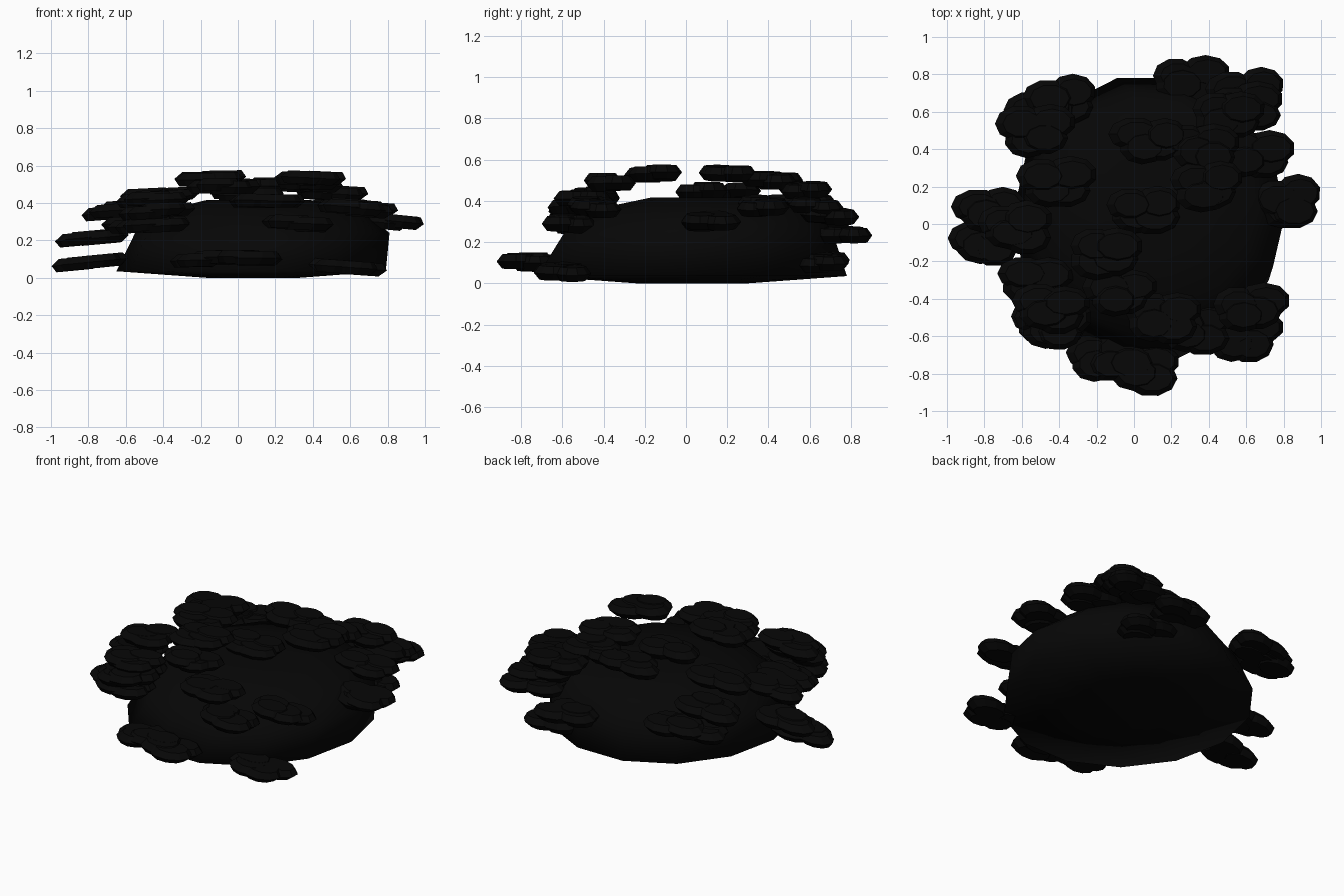
import bpy, bmesh, math, random
from mathutils import Matrix, Vector

random.seed(4)
mat = bpy.data.materials.new("dark_foliage")
mat.diffuse_color = (0.002, 0.002, 0.002, 1)


def loft(bm, rings, sides, matrix=Matrix(), turn=0.0):
    """Closed stack of elliptical rings (cx, cy, z, rx, ry)."""
    loops = []
    for cx, cy, z, rx, ry in rings:
        loops.append([bm.verts.new(matrix @ Vector((
            cx + rx * math.cos(turn + math.tau * i / sides),
            cy + ry * math.sin(turn + math.tau * i / sides), z))) for i in range(sides)])
    for a, b in zip(loops, loops[1:]):
        for i in range(sides):
            j = (i + 1) % sides
            bm.faces.new((a[i], a[j], b[j], b[i]))
    bm.faces.new(list(reversed(loops[0])))
    bm.faces.new(loops[-1])


def finish(bm, name):
    mesh = bpy.data.meshes.new(name)
    bm.to_mesh(mesh)
    bm.free()
    obj = bpy.data.objects.new(name, mesh)
    bpy.context.collection.objects.link(obj)
    mesh.materials.append(mat)
    return obj


# Mound: rounded solid core with a slightly bulging underside
bm = bmesh.new()
loft(bm, [(0.08, 0.03, 0.0, 0.25, 0.28), (0.07, 0.03, 0.035, 0.72, 0.77),
          (0.13, 0.06, 0.24, 0.68, 0.67), (0.13, 0.10, 0.36, 0.53, 0.55),
          (0.11, 0.10, 0.415, 0.28, 0.28)], 14)
core = finish(bm, "bush_core")
for p in core.data.polygons:
    p.use_smooth = True

# Leaf pads: clusters of overlapping flat, bevelled discs around the mound
clusters = [
    # low tier
    (-0.79, -0.09, 0.09), (0.05, -0.77, 0.105), (-0.16, -0.71, 0.10),
    (0.48, 0.67, 0.10), (0.58, -0.59, 0.06),
    # middle tier
    (-0.76, 0.08, 0.22), (0.30, 0.77, 0.24), (-0.50, 0.58, 0.28),
    (0.82, 0.12, 0.30), (-0.40, 0.66, 0.30), (0.60, 0.70, 0.33),
    (-0.52, -0.30, 0.29), (-0.45, -0.52, 0.28), (0.32, -0.56, 0.29),
    # upper tier
    (-0.63, -0.02, 0.36), (-0.44, -0.53, 0.355), (0.62, -0.44, 0.37),
    (0.64, 0.38, 0.375), (-0.53, 0.50, 0.38), (-0.44, -0.44, 0.42),
    (0.15, -0.50, 0.41), (-0.42, 0.22, 0.44), (0.60, 0.62, 0.38),
    # crown
    (-0.15, -0.15, 0.53), (-0.08, -0.36, 0.49), (0.39, 0.20, 0.53),
    (0.36, 0.41, 0.50), (0.50, 0.58, 0.455), (0.08, 0.45, 0.495),
    (0.05, 0.08, 0.45),
]
offsets = [(-0.07, 0.025), (0.07, 0.035), (0.04, -0.04), (-0.04, -0.035)]
bm = bmesh.new()
for x, y, z in clusters:
    base = Matrix.Translation((x, y, z)) @ Matrix.Rotation(0.12 * x, 4, 'Y')
    for k, (dx, dy) in enumerate(offsets):
        dx += random.uniform(-0.015, 0.015)
        dy += random.uniform(-0.015, 0.015)
        rx, ry = random.uniform(0.12, 0.145), random.uniform(0.088, 0.102)
        place = base @ Matrix.Translation((dx, dy, random.uniform(-0.01, 0.01)))
        loft(bm, [(-0.01, 0, -0.035, rx * 0.75, ry * 0.72), (0, 0, 0, rx, ry),
                  (0.01, 0, 0.035, rx * 0.75, ry * 0.72)], 10, place, 0.3 * k)
finish(bm, "leaf_pads")
